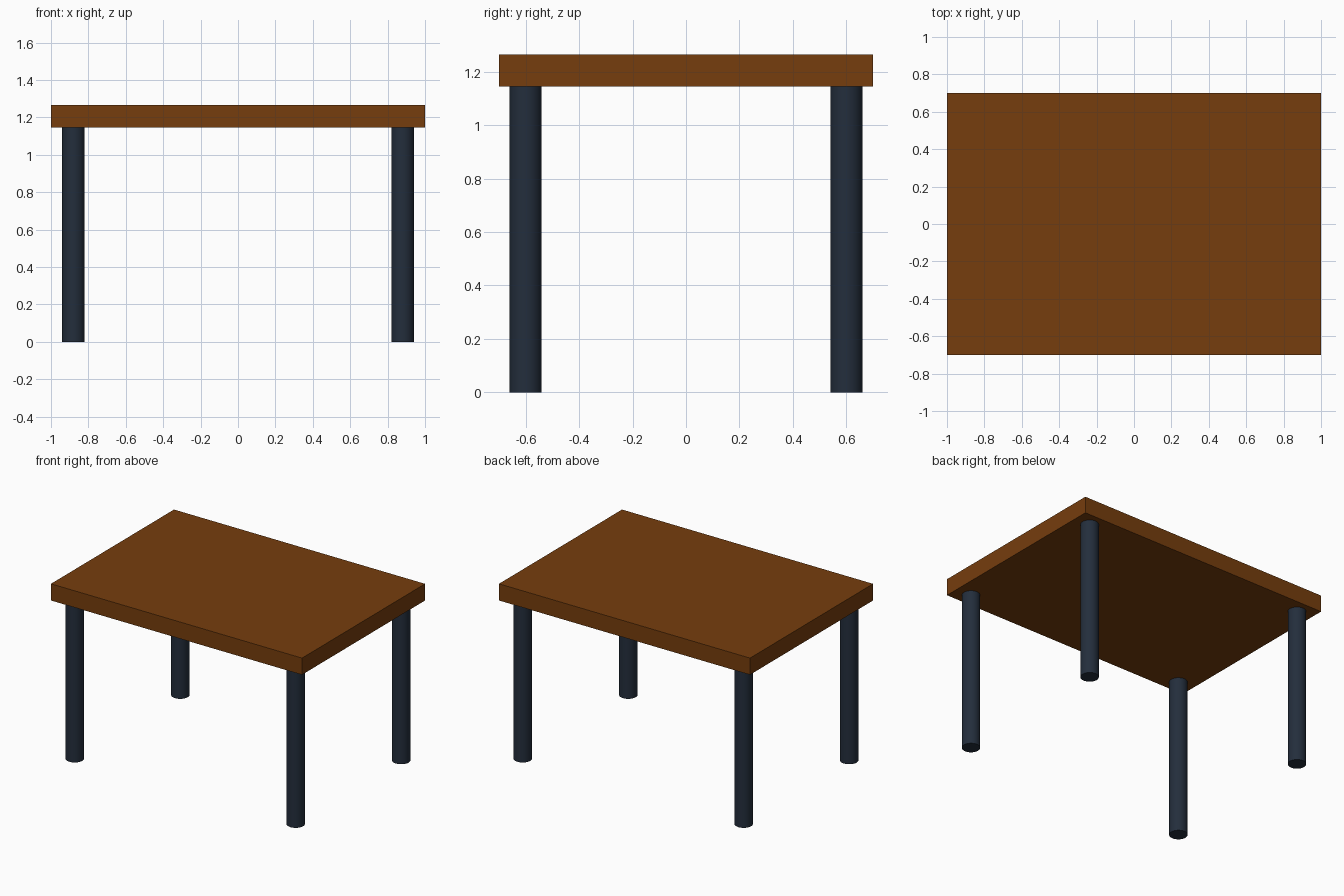
import bpy

cube = bpy.data.objects.get("Cube")
if cube:
    bpy.data.objects.remove(cube, do_unlink=True)


def make_material(name, rgb):
    mat = bpy.data.materials.new(name)
    mat.use_nodes = True
    mat.diffuse_color = (*rgb, 1)
    mat.node_tree.nodes["Principled BSDF"].inputs["Base Color"].default_value = (*rgb, 1)
    return mat


brown = make_material("brown wood", (0.18, 0.047, 0.004))
slate = make_material("dark slate", (0.017, 0.027, 0.045))

LEG_HEIGHT = 1.145
TOP_THICKNESS = 0.12
LEG_X, LEG_Y, LEG_RADIUS = 0.88, 0.6, 0.06

# Table top
bpy.ops.mesh.primitive_cube_add(size=1, location=(0, 0, LEG_HEIGHT + TOP_THICKNESS / 2))
top = bpy.context.object
top.name = "table_top"
top.scale = (2, 1.4, TOP_THICKNESS)
bpy.ops.object.transform_apply(location=False, rotation=False, scale=True)
top.data.materials.append(brown)

# Four round legs, one near each corner
for end, sy in (("front", -1), ("back", 1)):
    for side, sx in (("left", 1), ("right", -1)):
        bpy.ops.mesh.primitive_cylinder_add(
            vertices=32, radius=LEG_RADIUS, depth=LEG_HEIGHT,
            location=(sx * LEG_X, sy * LEG_Y, LEG_HEIGHT / 2))
        leg = bpy.context.object
        leg.name = f"{end}_{side}_leg"
        leg.data.materials.append(slate)
        bpy.ops.object.shade_smooth_by_angle()
